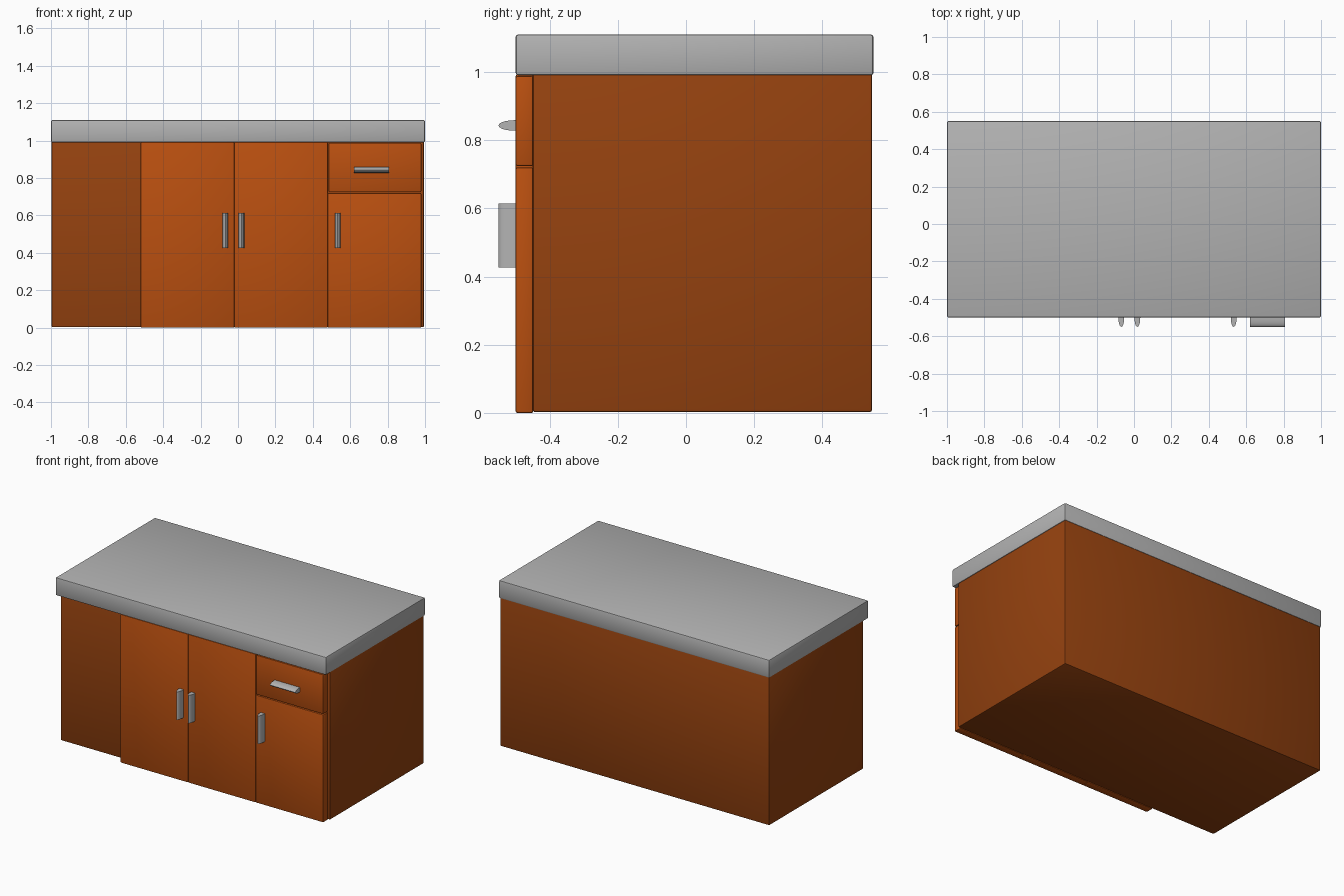
import bpy, bmesh, math

if "Cube" in bpy.data.objects:
    bpy.data.objects.remove(bpy.data.objects["Cube"])


def material(name, rgb):
    m = bpy.data.materials.new(name)
    m.diffuse_color = (*rgb, 1)
    m.use_nodes = True
    m.node_tree.nodes["Principled BSDF"].inputs["Base Color"].default_value = m.diffuse_color
    return m


BODY = material("dark orange wood", (0.30, 0.054, 0.0047))
FRONT = material("orange wood", (0.49, 0.079, 0.005))
GREY = material("grey", (0.45, 0.45, 0.45))


def finish(name, bm, mat):
    bmesh.ops.recalc_face_normals(bm, faces=bm.faces)
    me = bpy.data.meshes.new(name)
    bm.to_mesh(me)
    bm.free()
    me.materials.append(mat)
    ob = bpy.data.objects.new(name, me)
    bpy.context.collection.objects.link(ob)
    bpy.context.view_layer.objects.active = ob
    ob.select_set(True)
    bpy.ops.object.shade_smooth_by_angle(angle=math.radians(35))
    ob.select_set(False)
    return ob


def box(name, x, y, z, mat, bevel, segments=2):
    """Bevelled box from (min, max) ranges."""
    bm = bmesh.new()
    bmesh.ops.create_cube(bm, size=1)
    for v in bm.verts:
        for i, (lo, hi) in enumerate((x, y, z)):
            v.co[i] = lo if v.co[i] < 0 else hi
    bmesh.ops.bevel(bm, geom=bm.edges[:], offset=bevel, segments=segments,
                    profile=0.5, affect='EDGES')
    return finish(name, bm, mat)


def handle(name, cx, cz, length, horizontal):
    """Half-elliptical pull bar, extruded along x or z."""
    n, half, depth, back = 10, 0.0155, 0.048, -0.502
    profile = [(half * math.cos(math.pi * i / n),
                back - depth * math.sin(math.pi * i / n)) for i in range(n + 1)]
    profile = [(half, -0.49)] + profile + [(-half, -0.49)]
    bm = bmesh.new()
    verts = []
    for w, y in profile:
        co = (-length / 2, y, w) if horizontal else (w, y, -length / 2)
        verts.append(bm.verts.new((cx + co[0], co[1], cz + co[2])))
    face = bm.faces.new(verts)
    ext = bmesh.ops.extrude_face_region(bm, geom=[face])
    move = (length, 0, 0) if horizontal else (0, 0, length)
    bmesh.ops.translate(bm, vec=move,
                        verts=[g for g in ext["geom"] if isinstance(g, bmesh.types.BMVert)])
    return finish(name, bm, GREY)


# Carcass and worktop
box("cabinet_body", (-0.998, 0.995), (-0.45, 0.546), (0.002, 1.0), BODY, 0.008)
box("countertop", (-1, 1), (-0.5, 0.55), (0.99, 1.11), GREY, 0.008)

# Doors and drawer front
DEPTH = (-0.5, -0.448)
box("left_door", (-0.52, -0.02), DEPTH, (0, 0.992), FRONT, 0.005)
box("middle_door", (-0.02, 0.48), DEPTH, (0, 0.992), FRONT, 0.005)
box("right_door", (0.48, 0.98), DEPTH, (0, 0.72), FRONT, 0.006)
box("drawer_front", (0.484, 0.98), DEPTH, (0.724, 0.988), FRONT, 0.006)

# Handles
for name, x in (("left_door_handle", -0.068), ("middle_door_handle", 0.018),
                ("right_door_handle", 0.533)):
    handle(name, x, 0.52, 0.187, False)
handle("drawer_handle", 0.715, 0.843, 0.187, True)
